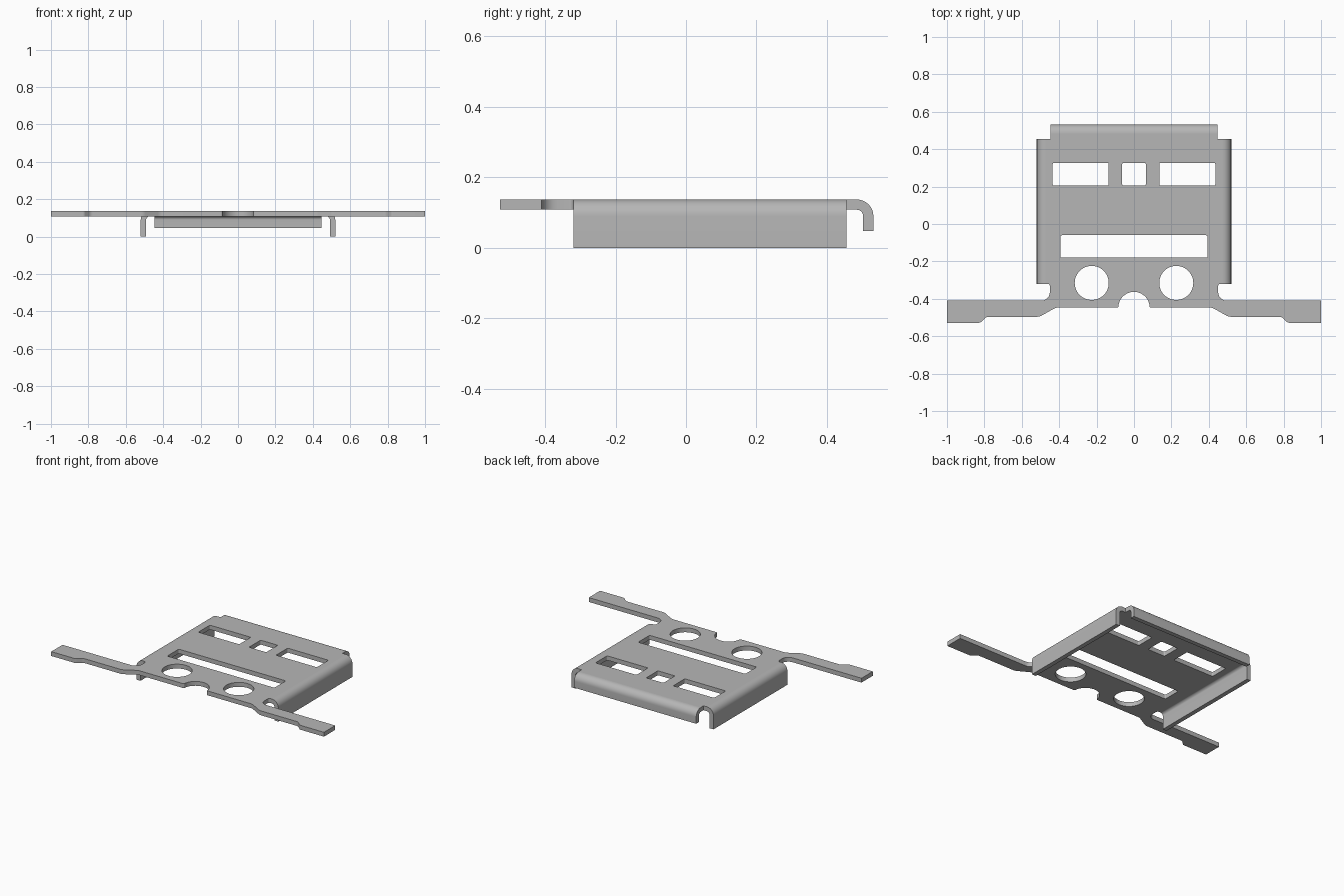
import bpy, bmesh
from math import sin, cos, tan, radians, pi
from mathutils import Vector

cube = bpy.data.objects.get("Cube")
if cube:
    bpy.data.objects.remove(cube, do_unlink=True)

TOP, THICK, BEND = 0.137, 0.029, 0.047
SIDE, BACK = 0.52, 0.532           # outer limits of the folded flanges
SIDE_Y = (-0.32, 0.455)
BACK_X = 0.447

steel = bpy.data.materials.new("grey_steel")
steel.use_nodes = True
steel.diffuse_color = (0.47, 0.47, 0.47, 1)
bsdf = steel.node_tree.nodes["Principled BSDF"]
bsdf.inputs["Base Color"].default_value = steel.diffuse_color
bsdf.inputs["Roughness"].default_value = 0.6


def finish(obj):
    """Weld, shade and colour a part."""
    bm = bmesh.new()
    bm.from_mesh(obj.data)
    bmesh.ops.remove_doubles(bm, verts=bm.verts, dist=0.0002)
    bmesh.ops.recalc_face_normals(bm, faces=bm.faces)
    bm.to_mesh(obj.data)
    bm.free()
    obj.data.materials.clear()
    obj.data.materials.append(steel)
    bpy.ops.object.select_all(action='DESELECT')
    obj.select_set(True)
    bpy.context.view_layer.objects.active = obj
    bpy.ops.object.shade_smooth_by_angle(angle=radians(30))


def rounded(points, steps=6):
    """Closed outline from (x, y, radius) corners."""
    out = []
    for i, (x, y, r) in enumerate(points):
        p = Vector((x, y))
        if r == 0:
            out.append(p)
            continue
        a = (Vector(points[i - 1][:2]) - p).normalized()
        b = (Vector(points[(i + 1) % len(points)][:2]) - p).normalized()
        half = a.angle(b) / 2
        centre = p + (a + b).normalized() * (r / sin(half))
        start = p + a * (r / tan(half)) - centre
        end = p + b * (r / tan(half)) - centre
        sweep = start.angle(end)
        for k in range(steps + 1):
            t = k / steps
            out.append(centre + (start * sin((1 - t) * sweep) + end * sin(t * sweep)) / sin(sweep))
    return out


def slot(x0, x1, y0, y1, r=0.008):
    return rounded([(x0, y0, r), (x1, y0, r), (x1, y1, r), (x0, y1, r)])


def circle(cx, cy, r, n=48):
    return [Vector((cx + r * cos(2 * pi * k / n), cy + r * sin(2 * pi * k / n))) for k in range(n)]


# Right half of the plate outline, from the front notch round to the back edge
half = [(0.084 * cos(radians(a)), -0.447 + 0.084 * sin(radians(a)), 0) for a in range(85, 10, -7)]
half += [
    (0.084, -0.447, 0.008), (0.418, -0.447, 0.05), (0.505, -0.496, 0.05),
    (0.788, -0.496, 0.03), (0.822, -0.528, 0.02), (1, -0.528, 0), (1, -0.41, 0),
    (0.45, -0.41, 0.045), (0.45, SIDE_Y[0], 0.012), (SIDE - BEND, SIDE_Y[0], 0),
    (SIDE - BEND, SIDE_Y[1], 0), (BACK_X, SIDE_Y[1], 0), (BACK_X, BACK - BEND, 0),
]
outline = rounded(half + [(-x, y, r) for x, y, r in reversed(half)])

holes = [slot(-0.393, 0.393, -0.18, -0.06), slot(-0.063, 0.063, 0.205, 0.327)]
for s in (-1, 1):
    holes.append(circle(s * 0.226, -0.315, 0.091))
    holes.append(slot(*sorted((s * 0.135, s * 0.435)), 0.205, 0.327))

# Flat plate with its cut-outs
curve = bpy.data.curves.new("plate", 'CURVE')
curve.dimensions = '2D'
curve.fill_mode = 'BOTH'
curve.extrude = THICK / 2
for loop in [outline] + holes:
    spline = curve.splines.new('POLY')
    spline.points.add(len(loop) - 1)
    for pt, v in zip(spline.points, loop):
        pt.co = (v.x, v.y, 0, 1)
    spline.use_cyclic_u = True
plate = bpy.data.objects.new("plate", curve)
bpy.context.collection.objects.link(plate)
bpy.ops.object.select_all(action='DESELECT')
plate.select_set(True)
bpy.context.view_layer.objects.active = plate
bpy.ops.object.convert(target='MESH')
plate = bpy.context.object
for v in plate.data.vertices:
    v.co.z += TOP - THICK / 2
finish(plate)


def flange(name, limit, bottom, start, end, place):
    """Sheet folded down through a quarter bend; place maps (out, along, z)."""
    pairs = []
    for k in range(11):
        a = pi / 2 * k / 10
        pairs.append([(limit - BEND + r * sin(a), TOP - BEND + r * cos(a))
                      for r in (BEND, BEND - THICK)])
    pairs.append([(limit, bottom), (limit - THICK, bottom)])
    bm = bmesh.new()
    rows = [[bm.verts.new(place(u, w, z)) for w in (start, end) for u, z in pair] for pair in pairs]
    for p, q in zip(rows, rows[1:]):
        for i, j in ((0, 1), (1, 3), (3, 2), (2, 0)):
            bm.faces.new((p[i], p[j], q[j], q[i]))
    last = rows[-1]
    bm.faces.new((last[0], last[1], last[3], last[2]))
    mesh = bpy.data.meshes.new(name)
    bm.to_mesh(mesh)
    bm.free()
    obj = bpy.data.objects.new(name, mesh)
    bpy.context.collection.objects.link(obj)
    finish(obj)


# Folded flanges
flange("left_flange", SIDE, 0, *SIDE_Y, lambda u, w, z: (u, w, z))
flange("right_flange", SIDE, 0, *SIDE_Y, lambda u, w, z: (-u, w, z))
flange("back_flange", BACK, 0.047, -BACK_X, BACK_X, lambda u, w, z: (w, u, z))
